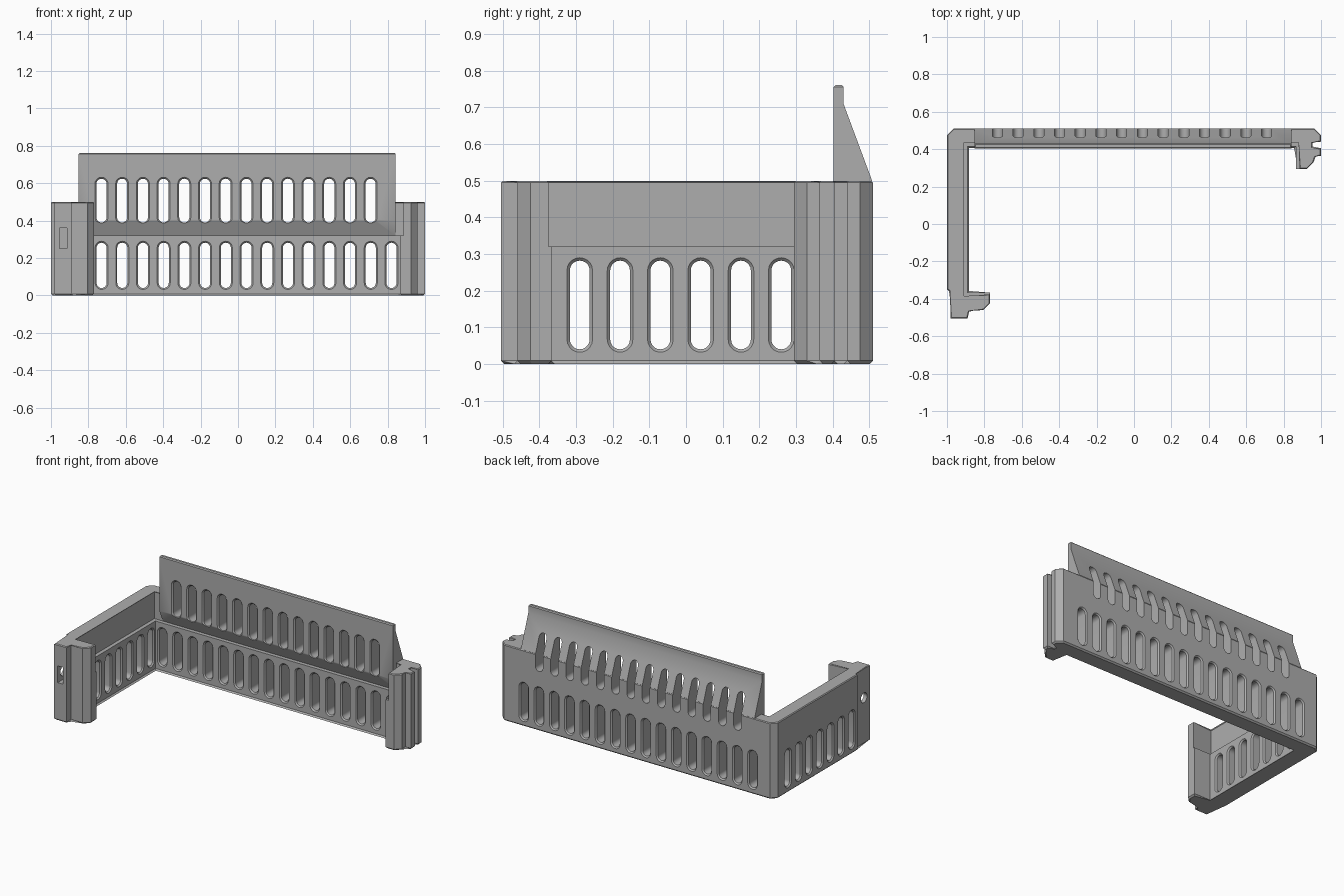
import bpy, bmesh, math
from mathutils import Vector

if "Cube" in bpy.data.objects:
    bpy.data.objects.remove(bpy.data.objects["Cube"], do_unlink=True)

# One plain grey plastic
grey = bpy.data.materials.new("grey plastic")
grey.use_nodes = True
COLOUR = (0.42, 0.42, 0.42, 1)
grey.diffuse_color = COLOUR
grey.node_tree.nodes["Principled BSDF"].inputs["Base Color"].default_value = COLOUR


def finish(name, bm):
    bmesh.ops.recalc_face_normals(bm, faces=bm.faces)
    mesh = bpy.data.meshes.new(name)
    bm.to_mesh(mesh)
    bm.free()
    mesh.materials.append(grey)
    obj = bpy.data.objects.new(name, mesh)
    bpy.context.scene.collection.objects.link(obj)
    return obj


def loft(bm, rings):
    """Skin matching closed rings and cap both ends."""
    loops = [[bm.verts.new(p) for p in ring] for ring in rings]
    for a, b in zip(loops, loops[1:]):
        for i in range(len(a)):
            j = (i + 1) % len(a)
            bm.faces.new((a[i], a[j], b[j], b[i]))
    bm.faces.new(loops[0][::-1])
    bm.faces.new(loops[-1])


def bevel_level(bm, z, width):
    """Chamfer the outline edges lying at one height."""
    edges = [e for e in bm.edges if all(abs(v.co.z - z) < 1e-4 for v in e.verts)]
    bmesh.ops.bevel(bm, geom=edges, offset=width, offset_type='OFFSET',
                    segments=1, affect='EDGES', profile=0.5)


def plan_prism(name, outline, z0, z1, bevel_z, width):
    bm = bmesh.new()
    loft(bm, [[(x, y, z) for x, y in outline] for z in (z0, z1)])
    bevel_level(bm, bevel_z, width)
    return finish(name, bm)


def slot_cutters(name, centres, z_low, z_high, profile, along_x=False):
    """Row of upright round-ended slots; profile lists (depth, radius)."""
    bm = bmesh.new()
    n = 10
    for c in centres:
        rings = []
        for depth, r in profile:
            ring = []
            for k in range(2 * n + 2):
                top = k <= n
                a = math.pi * ((k if top else k - 1) / n)
                u = c + r * math.cos(a)
                z = (z_high if top else z_low) + r * math.sin(a)
                ring.append((depth, u, z) if along_x else (u, depth, z))
            rings.append(ring)
        loft(bm, rings)
    return finish(name, bm)


def rim_profile(d0, d1, r=0.027):
    """Straight bore with a chamfered rim at both wall faces."""
    return [(d0 - 0.01, r + 0.018), (d0 + 0.008, r),
            (d1 - 0.008, r), (d1 + 0.01, r + 0.018)]


def cut(obj, cutters):
    for c in cutters:
        mod = obj.modifiers.new("cut", 'BOOLEAN')
        mod.operation = 'DIFFERENCE'
        mod.solver = 'EXACT'
        mod.object = c
    deps = bpy.context.evaluated_depsgraph_get()
    mesh = bpy.data.meshes.new_from_object(obj.evaluated_get(deps))
    obj.modifiers.clear()
    obj.data = mesh
    mesh.name = obj.name


# Plan outline: outer run of each end, shared by both wall levels
left_end = [(-0.965, 0.51), (-1, 0.475), (-1, -0.35), (-0.98, -0.35),
            (-0.98, -0.505), (-0.89, -0.505), (-0.89, -0.46),
            (-0.805, -0.46), (-0.77, -0.425)]
right_end = [(0.925, 0.295), (0.96, 0.33), (0.96, 0.365), (1, 0.365),
             (1, 0.405), (0.945, 0.405), (0.945, 0.44), (1, 0.44),
             (1, 0.475), (0.965, 0.51)]
inner_low = [(-0.77, -0.367), (-0.89, -0.367), (-0.89, 0.415),
             (0.865, 0.415), (0.865, 0.295)]
inner_high = [(-0.77, -0.375), (-0.915, -0.39), (-0.915, 0.44),
              (0.885, 0.44), (0.885, 0.295)]

LEDGE, RIM = 0.32, 0.5
lower_wall = plan_prism("lower_wall", left_end + inner_low + right_end,
                        0, LEDGE, 0, 0.009)
upper_wall = plan_prism("upper_wall", left_end + inner_high + right_end,
                        LEDGE, RIM, RIM, 0.005)

# Raised back panel with sloping rear face and undercut foot
panel_profile = [(0.44, LEDGE), (0.403, 0.4), (0.403, 0.762), (0.43, 0.762),
                 (0.43, 0.71), (0.508, RIM), (0.48, 0.47)]
bm = bmesh.new()
loft(bm, [[(x, y, z) for y, z in panel_profile] for x in (-0.853, 0.843)])
bevel_level(bm, 0.762, 0.006)
back_panel = finish("back_panel", bm)

# Slot rows
STEP = 0.1107
back_slots = slot_cutters("back_slots", [-0.84 + STEP * i for i in range(16)],
                          0.067, 0.255, rim_profile(0.415, 0.51))
side_slots = slot_cutters("side_slots", [-0.29 + 0.11 * i for i in range(7)],
                          0.067, 0.255, rim_profile(-1, -0.89), True)
panel_slots = slot_cutters("panel_slots", [-0.73 + STEP * i for i in range(14)],
                           0.417, 0.597,
                           [(0.393, 0.045), (0.411, 0.027), (0.56, 0.027)])

# Nut pocket and bolt hole in the front bracket
bm = bmesh.new()
loft(bm, [[(x, y, z) for x, z in ((-0.955, 0.25), (-0.915, 0.25),
                                  (-0.915, 0.36), (-0.955, 0.36))]
          for y in (-0.53, -0.41)])
nut_pocket = finish("nut_pocket", bm)
bolt_hole = slot_cutters("bolt_hole", [-0.445], 0.305, 0.3051,
                         [(-1.02, 0.032), (-0.94, 0.032)], True)

cut(lower_wall, [back_slots, side_slots, nut_pocket, bolt_hole])
cut(upper_wall, [panel_slots, nut_pocket, bolt_hole])
cut(back_panel, [panel_slots])

for helper in (back_slots, side_slots, panel_slots, nut_pocket, bolt_hole):
    bpy.data.objects.remove(helper, do_unlink=True)

# Smooth the slot ends, keep the panels crisp
bpy.ops.object.select_all(action='DESELECT')
for part in (lower_wall, upper_wall, back_panel):
    part.select_set(True)
bpy.context.view_layer.objects.active = lower_wall
bpy.ops.object.shade_smooth_by_angle(angle=math.radians(25))
